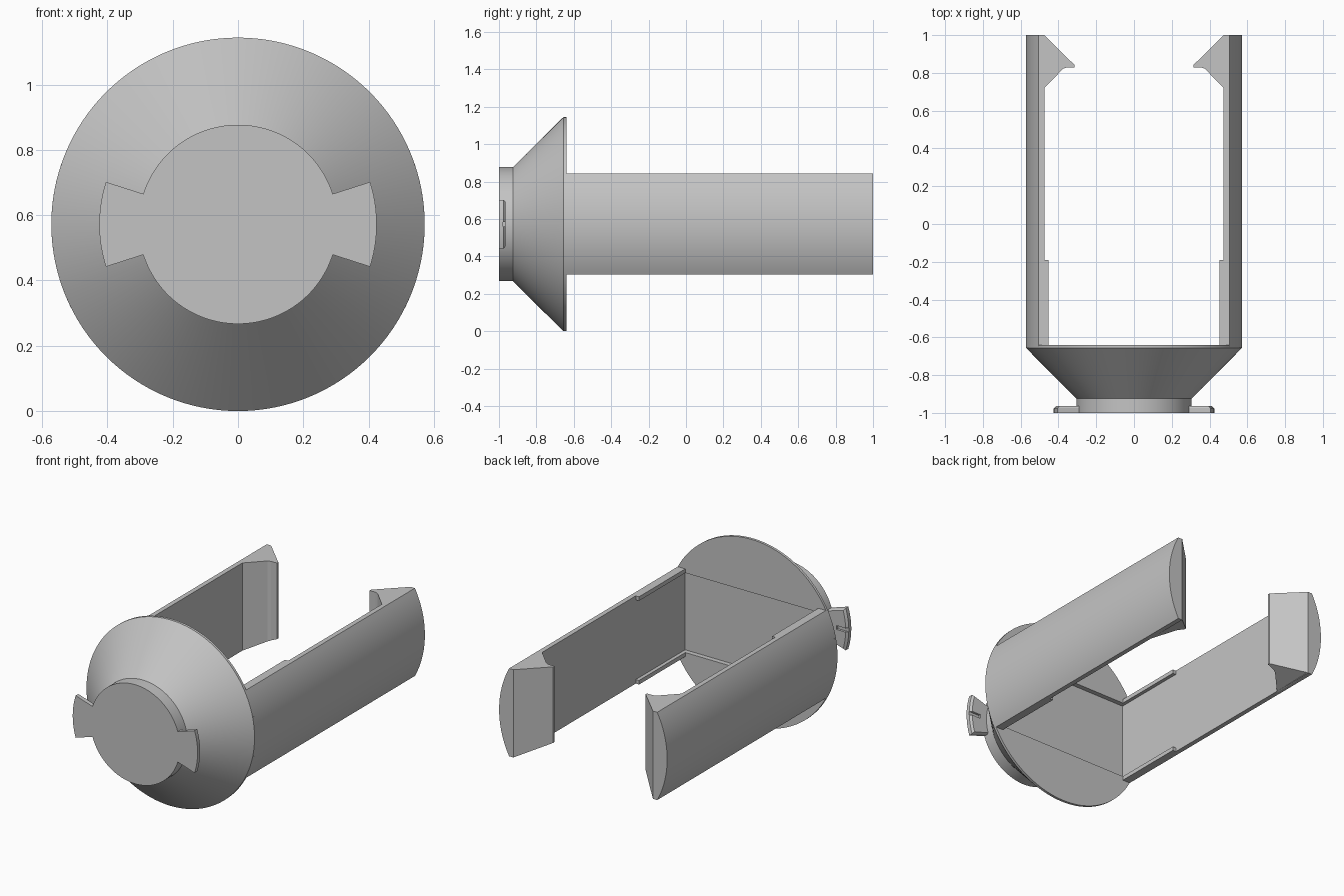
import bpy, bmesh, math
from mathutils import Vector

if "Cube" in bpy.data.objects:
    bpy.data.objects.remove(bpy.data.objects["Cube"])

R, CZ, HALF = 0.572, 0.572, 0.27      # outer radius, axis height, half arm height
INNER = 0.475                         # inner face of the arms

grey = bpy.data.materials.new("plain grey")
grey.diffuse_color = (0.55, 0.55, 0.55, 1)
grey.use_nodes = True
grey.node_tree.nodes["Principled BSDF"].inputs["Base Color"].default_value = grey.diffuse_color


def finish(name, bm, smooth=True):
    bmesh.ops.remove_doubles(bm, verts=bm.verts, dist=1e-5)
    bmesh.ops.recalc_face_normals(bm, faces=bm.faces)
    me = bpy.data.meshes.new(name)
    bm.to_mesh(me)
    bm.free()
    me.materials.append(grey)
    ob = bpy.data.objects.new(name, me)
    bpy.context.collection.objects.link(ob)
    if smooth:
        bpy.ops.object.select_all(action='DESELECT')
        ob.select_set(True)
        bpy.context.view_layer.objects.active = ob
        bpy.ops.object.shade_smooth_by_angle(angle=math.radians(25))
    return ob


def loft(bm, rings):
    """Closed solid through rings of equal point count."""
    vs = [[bm.verts.new(p) for p in ring] for ring in rings]
    n = len(vs[0])
    for a, b in zip(vs, vs[1:]):
        for i in range(n):
            bm.faces.new((a[i], a[(i + 1) % n], b[(i + 1) % n], b[i]))
    bm.faces.new(vs[0])
    bm.faces.new(vs[-1])


def box(bm, lo, hi):
    ring = lambda y: [(lo[0], y, lo[2]), (hi[0], y, lo[2]), (hi[0], y, hi[2]), (lo[0], y, hi[2])]
    loft(bm, [ring(lo[1]), ring(hi[1])])


def cut(target, cutter):
    cutter.hide_render = True
    cutter.hide_viewport = True
    mod = target.modifiers.new("cut", 'BOOLEAN')
    mod.object = cutter
    mod.solver = 'EXACT'


# Flared base: front boss, cone and thin rim, turned around the y axis
bm = bmesh.new()
profile = [(0.305, -1), (0.305, -0.925), (R, -0.656), (R, -0.64)]
loft(bm, [[(r * math.cos(t), y, CZ + r * math.sin(t))
           for t in (math.tau * i / 128 for i in range(128))] for r, y in profile])
base = finish("flared_base", bm)

# Shallow rectangular pocket in the back of the base
bm = bmesh.new()
box(bm, (-INNER, -0.67, CZ - 0.245), (INNER, -0.6, CZ + 0.245))
cut(base, finish("pocket_cutter", bm, False))

for s, side in ((1, "right"), (-1, "left")):
    # Arm: a circle segment with a flat inner face
    bm = bmesh.new()
    a = math.asin(HALF / R)
    sec = [(R * math.cos(t), R * math.sin(t)) for t in (-a + 2 * a * i / 24 for i in range(25))]
    sec += [(INNER, HALF), (INNER, -HALF)]
    loft(bm, [[(s * x, y, CZ + z) for x, z in sec] for y in (-0.645, 1)])
    finish(side + "_arm", bm)

    # Guide rails along the upper and lower arm edges
    bm = bmesh.new()
    for lo, hi in ((-HALF, -0.245), (0.245, HALF)):
        xs = sorted((s * 0.453, s * (INNER + 0.01)))
        box(bm, (xs[0], -0.645, CZ + lo), (xs[1], -0.19, CZ + hi))
    finish(side + "_guide_rails", bm, False)

    # Snap hook at the arm end, its underside rising towards the tip
    bm = bmesh.new()
    hook = [(0.485, 0.71), (INNER, 0.72), (0.375, 0.822), (0.355, 0.829), (0.315, 0.829),
            (0.315, 0.842), (INNER, 1), (0.485, 1)]
    under = lambda x: -HALF + 0.45 * max(0, INNER - x)
    loft(bm, [[(s * x, y, CZ + under(x)) for x, y in hook],
              [(s * x, y, CZ + HALF) for x, y in hook]])
    finish(side + "_snap_hook", bm, False)

    # Bayonet tab: ring sector with a chamfered rear edge
    bm = bmesh.new()
    rings = []
    for y, r, ang in ((-1, 0.425, 17.8), (-0.975, 0.425, 17.8), (-0.964, 0.412, 16.6)):
        t0 = math.radians(ang)
        ts = [-t0 + 2 * t0 * i / 12 for i in range(13)]
        pts = [(r * math.cos(t), r * math.sin(t)) for t in ts]
        pts += [(0.28 * math.cos(t), 0.28 * math.sin(t)) for t in reversed(ts)]
        rings.append([(s * x, y, CZ + z) for x, z in pts])
    loft(bm, rings)
    tab = finish(side + "_bayonet_tab", bm)

    # Small detent groove in the rear of the tab
    bm = bmesh.new()
    xs = sorted((s * 0.35, s * 0.45))
    box(bm, (xs[0], -0.978, CZ - 0.012), (xs[1], -0.95, CZ + 0.012))
    cut(tab, finish(side + "_groove_cutter", bm, False))
